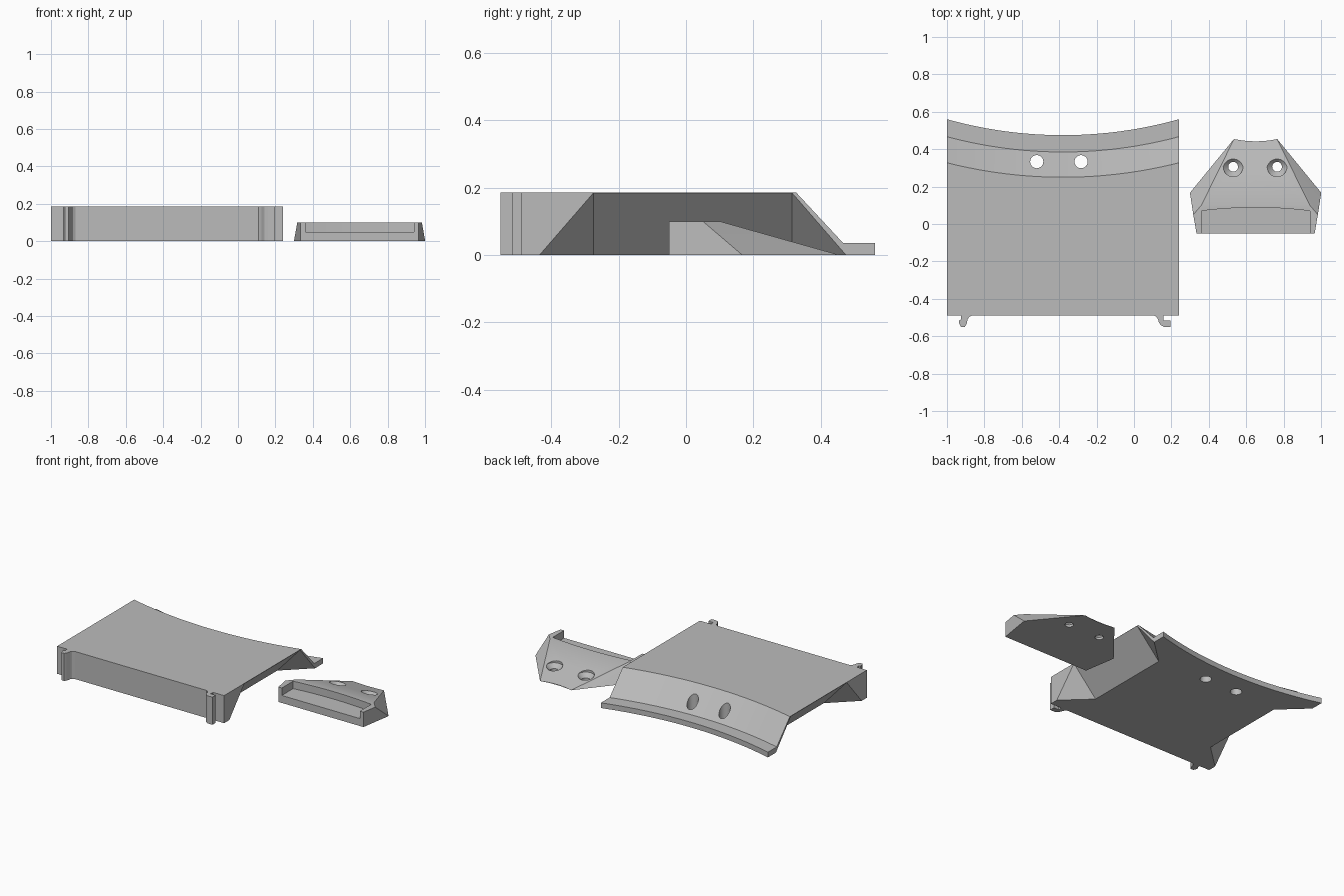
import bpy, bmesh, math

if "Cube" in bpy.data.objects:
    bpy.data.objects.remove(bpy.data.objects["Cube"])

grey = bpy.data.materials.new("light grey")
grey.diffuse_color = (0.5, 0.5, 0.5, 1)
grey.use_nodes = True
grey.node_tree.nodes["Principled BSDF"].inputs["Base Color"].default_value = grey.diffuse_color


def finish(name, bm):
    bmesh.ops.recalc_face_normals(bm, faces=bm.faces)
    me = bpy.data.meshes.new(name)
    bm.to_mesh(me)
    bm.free()
    ob = bpy.data.objects.new(name, me)
    bpy.context.collection.objects.link(ob)
    me.materials.append(grey)
    return ob


def loft(name, rings):
    """Solid through matching closed rings of points."""
    bm = bmesh.new()
    vs = [[bm.verts.new(p) for p in ring] for ring in rings]
    n = len(rings[0])
    for a, b in zip(vs, vs[1:]):
        for i in range(n):
            j = (i + 1) % n
            bm.faces.new((a[i], a[j], b[j], b[i]))
    bm.faces.new(vs[0])
    bm.faces.new(vs[-1])
    return finish(name, bm)


def prism(name, outline, z0, z1):
    return loft(name, [[(x, y, z) for x, y in outline] for z in (z0, z1)])


def hull(name, pts):
    bm = bmesh.new()
    for p in pts:
        bm.verts.new(p)
    bmesh.ops.convex_hull(bm, input=bm.verts)
    bmesh.ops.dissolve_limit(bm, angle_limit=0.01, verts=bm.verts, edges=bm.edges)
    return finish(name, bm)


def circle(x, y, z, r, n=40):
    return [(x + r * math.cos(2 * math.pi * i / n),
             y + r * math.sin(2 * math.pi * i / n), z) for i in range(n)]


def cut(target, cutters):
    for c in cutters:
        c.hide_render = True
        m = target.modifiers.new("cut", 'BOOLEAN')
        m.operation, m.solver, m.object = 'DIFFERENCE', 'EXACT', c
    bpy.context.view_layer.objects.active = target
    for m in list(target.modifiers):
        bpy.ops.object.modifier_apply(modifier=m.name)
    for c in cutters:
        bpy.data.objects.remove(c)


def smooth(ob):
    bpy.ops.object.select_all(action='DESELECT')
    ob.select_set(True)
    bpy.context.view_layer.objects.active = ob
    bpy.ops.object.shade_smooth_by_angle(angle=math.radians(25))


# Wide plate: wedge section swept along x, back edges on concentric arcs
MID, HALF, TOP, LIP, FRONT = -0.38, 0.62, 0.185, 0.035, -0.49
ARC_Y = 2.775
rings = []
for i in range(33):
    dx = -HALF + 2 * HALF * i / 32
    lip, step, crest = (ARC_Y - math.sqrt(r * r - dx * dx) for r in (2.30, 2.39, 2.525))
    section = [(FRONT, 0), (lip, 0), (lip, LIP), (step, LIP), (crest, TOP), (FRONT, TOP)]
    rings.append([(MID + dx, y, z) for y, z in section])
plate = loft("plate", rings)

# Hipped undercuts below both sides, and two bolt holes
cutters = []
for s in (-1, 1):
    pts = []
    for off in (HALF, HALF + 0.05):
        pts += [(MID + s * off, y, z) for y, z in
                ((-0.275, 0.184), (0.315, 0.184), (0.492, -0.02), (-0.452, -0.02))]
    pts += [(MID + s * (HALF - 0.188), y, -0.02) for y in (-0.275, 0.315)]
    cutters.append(hull("undercut", pts))
for x in (-0.52, -0.283):
    cutters.append(loft("bolt_hole", [circle(x, 0.333, z, 0.035) for z in (-0.1, 0.3)]))
cut(plate, cutters)
smooth(plate)

# Hooked clips along the front edge
left = [(-0.865, -0.488), (-0.925, -0.488), (-0.925, -0.51), (-0.935, -0.515), (-0.935, -0.53),
        (-0.925, -0.55), (-0.905, -0.55), (-0.895, -0.535), (-0.89, -0.51), (-0.882, -0.498)]
right = [(0.105, -0.488), (0.158, -0.488), (0.158, -0.515), (0.195, -0.515), (0.195, -0.55),
         (0.16, -0.55), (0.143, -0.541), (0.133, -0.525), (0.128, -0.508), (0.12, -0.497)]
for name, outline in (("left_clip", left), ("right_clip", right)):
    smooth(prism(name, outline, 0, TOP))

# Small wedge bracket
C = 0.65
half = [(0.316, -0.05, 0), (0.316, -0.05, 0.1), (0.333, 0.05, 0.1), (0.29, 0.1, 0.1),
        (0.351, 0.167, 0), (0.115, 0.455, 0)]
bracket = hull("bracket", [(C + s * x, y, z) for x, y, z in half for s in (-1, 1)])

# Open-front pocket with curved back, scooped rear edge, countersunk holes
pocket = [(C - 0.29, -0.1), (C + 0.29, -0.1)]
pocket += [(C + 0.29 * t, 0.088 - 0.018 * t * t) for t in (1 - i / 8 for i in range(17))]
cutters = [prism("pocket", pocket, 0.05, 0.2),
           loft("scoop", [circle(C, 0.992, z, 0.55, 128) for z in (-0.1, 0.2)])]
for x in (C - 0.12, C + 0.115):
    cutters.append(loft("countersink", [circle(x, 0.306, z, r) for z, r in
                                        ((-0.1, 0.026), (0.015, 0.026), (0.042, 0.053), (0.2, 0.053))]))
cut(bracket, cutters)
smooth(bracket)
